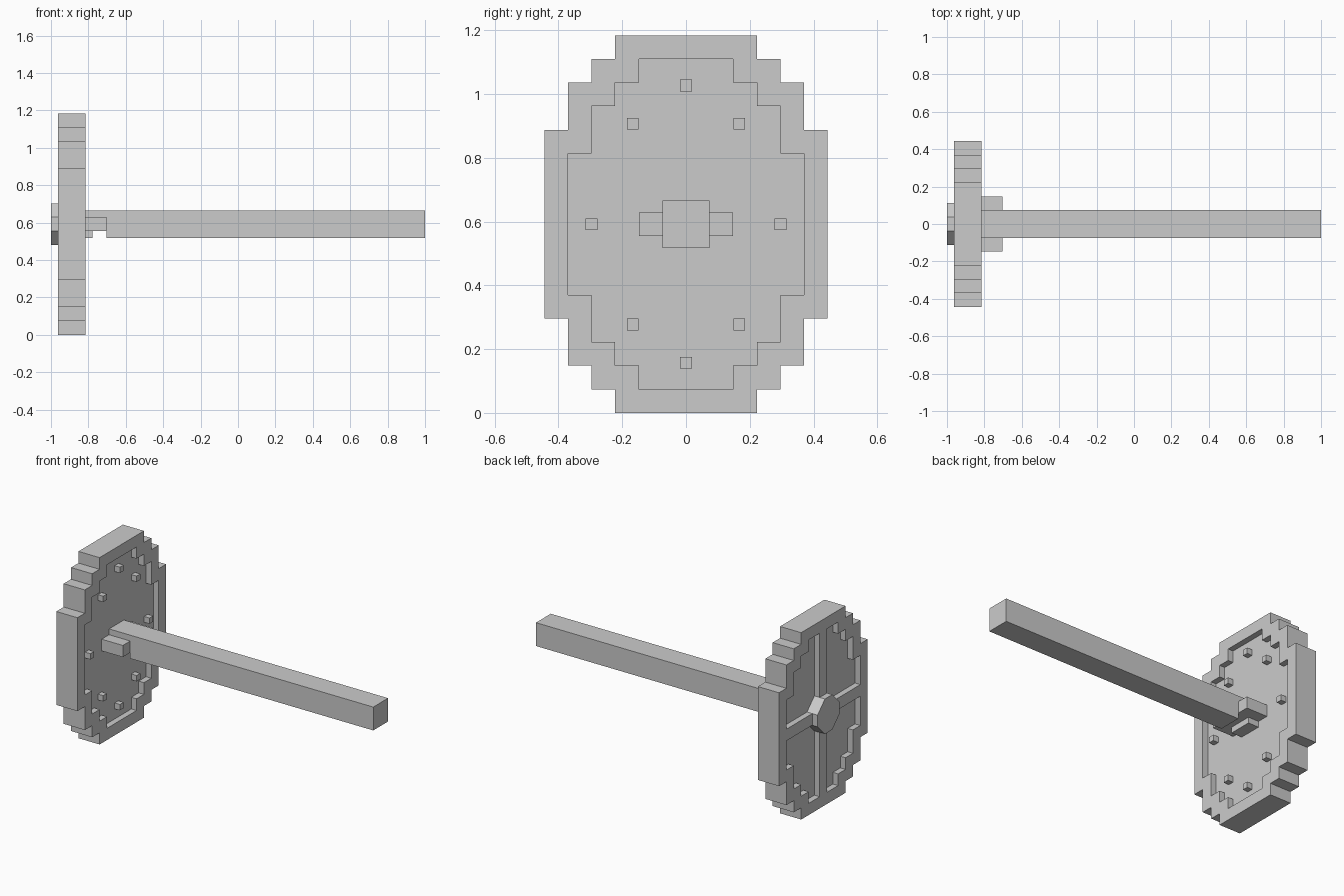
import bpy, bmesh

if "Cube" in bpy.data.objects:
    bpy.data.objects.remove(bpy.data.objects["Cube"])

U = 0.074          # grid unit of the stepped design
CZ = 8 * U         # height of the shield centre
BACK, FRONT = -0.963, -0.815              # rim faces
PB, PF = BACK + U / 2, FRONT - U / 2      # recessed panel faces


def finish(name, bm):
    bmesh.ops.recalc_face_normals(bm, faces=bm.faces)
    mesh = bpy.data.meshes.new(name)
    bm.to_mesh(mesh)
    bm.free()
    ob = bpy.data.objects.new(name, mesh)
    bpy.context.collection.objects.link(ob)
    return ob


def full_loop(quarter):
    """Mirror a top-right quarter outline (y, z) into a closed loop."""
    lower = [(y, -z) for y, z in reversed(quarter)]
    right = quarter + lower
    return right + [(-y, z) for y, z in reversed(right)]


def ring(bm, loop, x):
    return [bm.verts.new((x, y, CZ + z)) for y, z in loop]


def bridge(bm, a, b):
    for i in range(len(a)):
        j = (i + 1) % len(a)
        bm.faces.new((a[i], a[j], b[j], b[i]))


def prism(name, loop, x0, x1):
    bm = bmesh.new()
    a, b = ring(bm, loop, x0), ring(bm, loop, x1)
    bridge(bm, a, b)
    bm.faces.new(a)
    bm.faces.new(b)
    return finish(name, bm)


def box(name, x, y, z):
    loop = [(y[0], z[0] - CZ), (y[1], z[0] - CZ), (y[1], z[1] - CZ), (y[0], z[1] - CZ)]
    return prism(name, loop, x[0], x[1])


# Stepped rim: inner outline is the outer one moved in by one unit
steps = [(3, 8), (3, 7), (4, 7), (4, 6), (5, 6), (5, 4), (6, 4)]
outer = full_loop([(y * U, z * U) for y, z in steps])
inner = full_loop([((y - 1) * U, (z - 1) * U) for y, z in steps])
bm = bmesh.new()
loops = [ring(bm, outer, BACK), ring(bm, outer, FRONT),
         ring(bm, inner, FRONT), ring(bm, inner, BACK)]
for i in range(4):
    bridge(bm, loops[i], loops[(i + 1) % 4])
finish("shield_rim", bm)

# Recessed panel
prism("shield_panel", inner, PB, PF)

# Cross bars and eight-sided boss on the outer face
h = U / 2
box("cross_bar_vertical", (BACK, PB), (-h, h), (U, 15 * U))
for s, side in ((-1, "left"), (1, "right")):
    box("cross_bar_" + side, (BACK, PB), sorted((s * h, s * 5 * U)), (CZ - h, CZ + h))
boss = full_loop([(h, 3 * h), (3 * h, h)])
prism("boss", boss, -1.0, PB)

# Rivets on the inner face
r = U / 4
rivets = [(0, s * 0.435) for s in (-1, 1)] + [(s * 0.296, 0) for s in (-1, 1)]
rivets += [(a * 0.167, b * 0.315) for a in (-1, 1) for b in (-1, 1)]
for y, z in rivets:
    box("rivet", (PF, FRONT), (y - r, y + r), (CZ + z - r, CZ + z + r))

# Grip crosspiece through the arm
box("grip", (PF, PF + 2 * U), (-2 * U, 2 * U), (CZ - h, CZ + h))

# Long square arm with a notch under the grip
profile = [(PF, CZ - U), (PF + U, CZ - U), (PF + U, CZ - h), (PF + 2 * U, CZ - h),
           (PF + 2 * U, CZ - U), (1.0, CZ - U), (1.0, CZ + U), (PF, CZ + U)]
bm = bmesh.new()
a, b = [[bm.verts.new((x, y, z)) for x, z in profile] for y in (-U, U)]
bridge(bm, a, b)
bm.faces.new(a)
bm.faces.new(b)
finish("arm_bar", bm)
